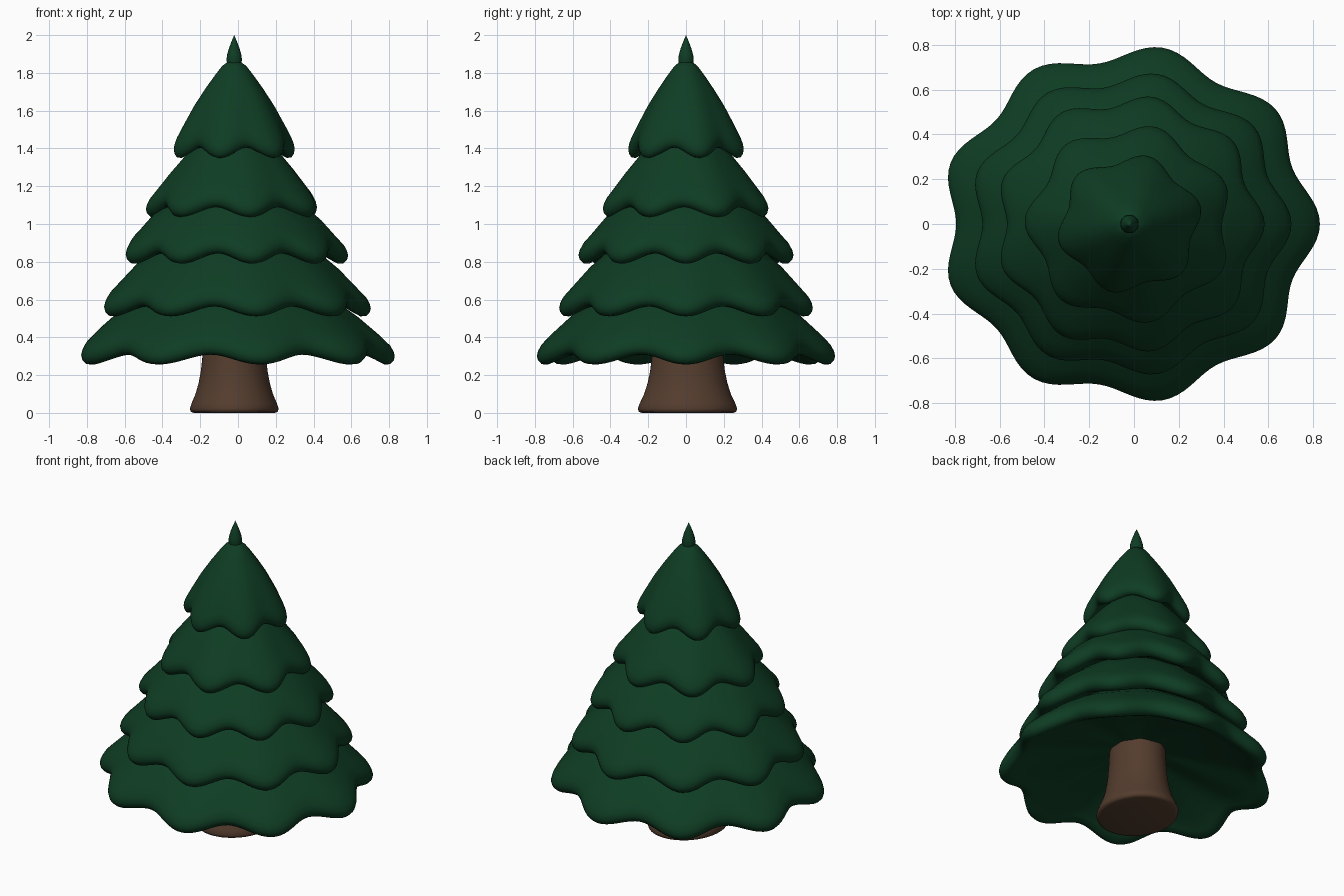
import bpy, bmesh, math

if "Cube" in bpy.data.objects:
    bpy.data.objects.remove(bpy.data.objects["Cube"])

CX = -0.02       # axis of the tree
SEG = 144        # segments around each foliage tier


def material(name, rgb):
    m = bpy.data.materials.new(name)
    m.diffuse_color = (*rgb, 1)
    m.use_nodes = True
    m.node_tree.nodes["Principled BSDF"].inputs["Base Color"].default_value = m.diffuse_color
    return m


GREEN = material("pine green", (0.0045, 0.046, 0.017))
BROWN = material("bark brown", (0.088, 0.046, 0.027))


def lathe(name, rings, seg, mat, sy=1.0, lobes=0, phase=0.0, cy=0.0):
    """Spin rings of (radius, z, radial wave, vertical wave) around the axis."""
    bm = bmesh.new()
    loops = []
    for r, z, wr, wz in rings:
        if r == 0:
            loops.append([bm.verts.new((CX, cy, z))])
            continue
        loop = []
        for i in range(seg):
            a = 2 * math.pi * i / seg
            c = math.cos(lobes * (a - phase)) if lobes else 0
            rr = r + wr * c
            loop.append(bm.verts.new((CX + rr * math.cos(a), cy + sy * rr * math.sin(a), z - wz * c)))
        loops.append(loop)
    for lo, hi in zip(loops, loops[1:]):
        for i in range(seg):
            j = (i + 1) % seg
            quad = [lo[i % len(lo)], lo[j % len(lo)], hi[j % len(hi)], hi[i % len(hi)]]
            bm.faces.new(list(dict.fromkeys(quad)))
    bmesh.ops.recalc_face_normals(bm, faces=bm.faces)
    me = bpy.data.meshes.new(name)
    bm.to_mesh(me)
    bm.free()
    me.materials.append(mat)
    ob = bpy.data.objects.new(name, me)
    bpy.context.collection.objects.link(ob)
    bpy.ops.object.select_all(action='DESELECT')
    bpy.context.view_layer.objects.active = ob
    ob.select_set(True)
    bpy.ops.object.shade_smooth_by_angle(angle=math.radians(60))
    return ob


def tier(name, radius, zrim, slope, lobes, phase, wave, drop, sy=0.955):
    """Foliage skirt: hollow underside, rounded lip, then the upper slope."""
    # underside and lip, as offsets from the rim; last value is wave weight
    lip = [(-0.17, 0.045, 0.75), (-0.09, 0.0, 0.95), (-0.055, -0.018, 1), (-0.025, -0.016, 1),
           (-0.006, 0.002, 1), (0.0, 0.025, 1), (-0.006, 0.05, 1), (-0.022, 0.08, 0.97)]
    rings = [(0, zrim + 0.17, 0, 0), (0.3 * radius, zrim + 0.13, 0.2 * wave, 0.2 * drop)]
    k = min(1, radius / 0.45)
    rings += [(radius + dr * k, zrim + dz, wave * w, drop * w) for dr, dz, w in lip]
    for r, z in slope:
        w = (r / radius) ** 1.3
        rings.append((r, z, wave * w, drop * w))
    lathe(name, rings, SEG, GREEN, sy, lobes, math.radians(phase))


# foliage tiers, bottom to top
tier("tier_1", 0.812, 0.30, [(0.74, 0.43), (0.63, 0.525), (0.48, 0.63), (0.28, 0.71), (0, 0.76)],
     9, 0, 0.038, 0.026, 0.94)
tier("tier_2", 0.69, 0.555, [(0.625, 0.68), (0.53, 0.78), (0.41, 0.88), (0.25, 0.97), (0, 1.04)],
     9, 0, 0.033, 0.026, 0.94)
tier("tier_3", 0.575, 0.835, [(0.52, 0.95), (0.44, 1.04), (0.335, 1.13), (0.19, 1.22), (0, 1.30)],
     9, 0, 0.028, 0.027)
tier("tier_4", 0.44, 1.08, [(0.395, 1.19), (0.325, 1.28), (0.24, 1.38), (0.14, 1.48), (0, 1.56)],
     7, 24, 0.028, 0.026)
tier("tier_5", 0.305, 1.395, [(0.262, 1.53), (0.205, 1.635), (0.15, 1.72), (0.10, 1.79),
                              (0.065, 1.835), (0.032, 1.86), (0, 1.865)],
     6, 15, 0.023, 0.027)

# pointed bud on top
lathe("tip", [(r, z, 0, 0) for r, z in
              [(0, 1.84), (0.036, 1.84), (0.041, 1.87), (0.038, 1.895), (0.028, 1.93),
               (0.013, 1.97), (0, 2.0)]], 32, GREEN)

# flared oval trunk
lathe("trunk", [(r, z, 0, 0) for r, z in
                [(0, 0), (0.215, 0), (0.23, 0.006), (0.235, 0.022), (0.226, 0.05), (0.205, 0.10),
                 (0.188, 0.16), (0.177, 0.22), (0.170, 0.28), (0.164, 0.36), (0.158, 0.50), (0, 0.50)]],
      64, BROWN, 1.12, cy=0.008)
